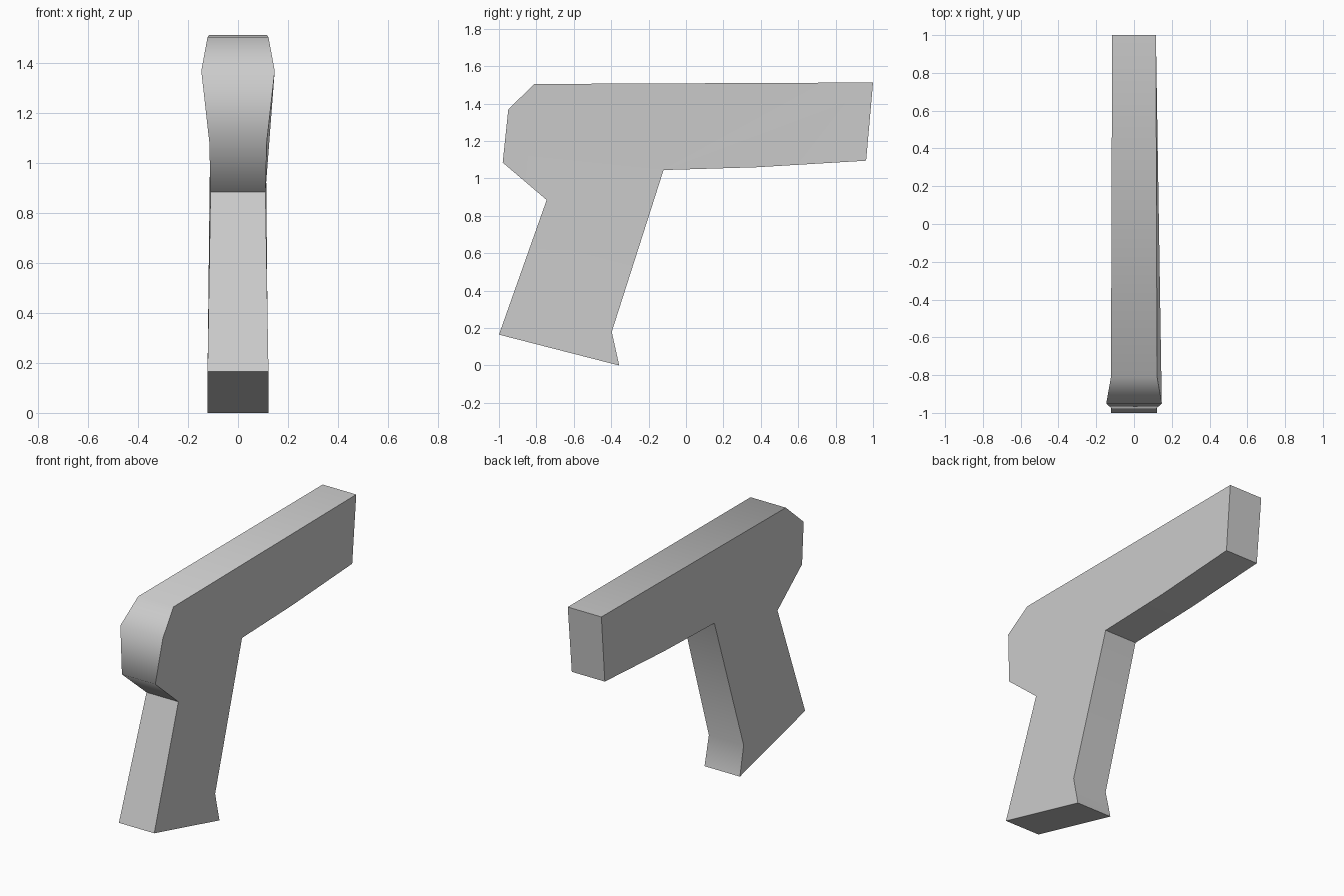
import bpy
import bmesh
import math

cube = bpy.data.objects.get("Cube")
if cube:
    bpy.data.objects.remove(cube, do_unlink=True)

# One plain grey finish
grey = bpy.data.materials.new("plain grey")
grey.use_nodes = True
grey.diffuse_color = (0.6, 0.6, 0.6, 1)
grey.node_tree.nodes["Principled BSDF"].inputs["Base Color"].default_value = (0.6, 0.6, 0.6, 1)

# Side outline: (y, z, half width)
outline = [
    (-0.81, 1.505, 0.122),   # top edge of the rounded end
    (-0.95, 1.37, 0.147),    # widest point
    (-0.98, 1.085, 0.115),
    (-0.745, 0.885, 0.110),  # notch above the grip
    (-1.0, 0.165, 0.122),    # grip foot
    (-0.357, 0.0, 0.122),
    (-0.397, 0.18, 0.120),
    (-0.12, 1.045, 0.112),   # grip meets barrel
    (0.38, 1.06, 0.112),
    (0.963, 1.095, 0.114),   # barrel end
    (1.0, 1.513, 0.116),
]
# Convex pieces that fill each side: barrel, barrel tip, grip, grip foot
side_pieces = [(0, 1, 2, 3, 7, 8, 10), (8, 9, 10), (3, 4, 6, 7), (4, 5, 6)]

bm = bmesh.new()
left = [bm.verts.new((w, y, z)) for y, z, w in outline]
right = [bm.verts.new((-w, y, z)) for y, z, w in outline]
for piece in side_pieces:
    bm.faces.new([left[i] for i in piece])
    bm.faces.new([right[i] for i in reversed(piece)])

# Band of faces around the rim
count = len(outline)
for i in range(count):
    j = (i + 1) % count
    bm.faces.new((left[i], right[i], right[j], left[j]))
bmesh.ops.recalc_face_normals(bm, faces=bm.faces[:])

mesh = bpy.data.meshes.new("barrel_and_grip")
bm.to_mesh(mesh)
bm.free()
mesh.materials.append(grey)
body = bpy.data.objects.new("barrel_and_grip", mesh)
bpy.context.collection.objects.link(body)

# Smooth around the rim, sharp along the side borders
bpy.ops.object.select_all(action='DESELECT')
body.select_set(True)
bpy.context.view_layer.objects.active = body
bpy.ops.object.shade_smooth_by_angle(angle=math.radians(60))
